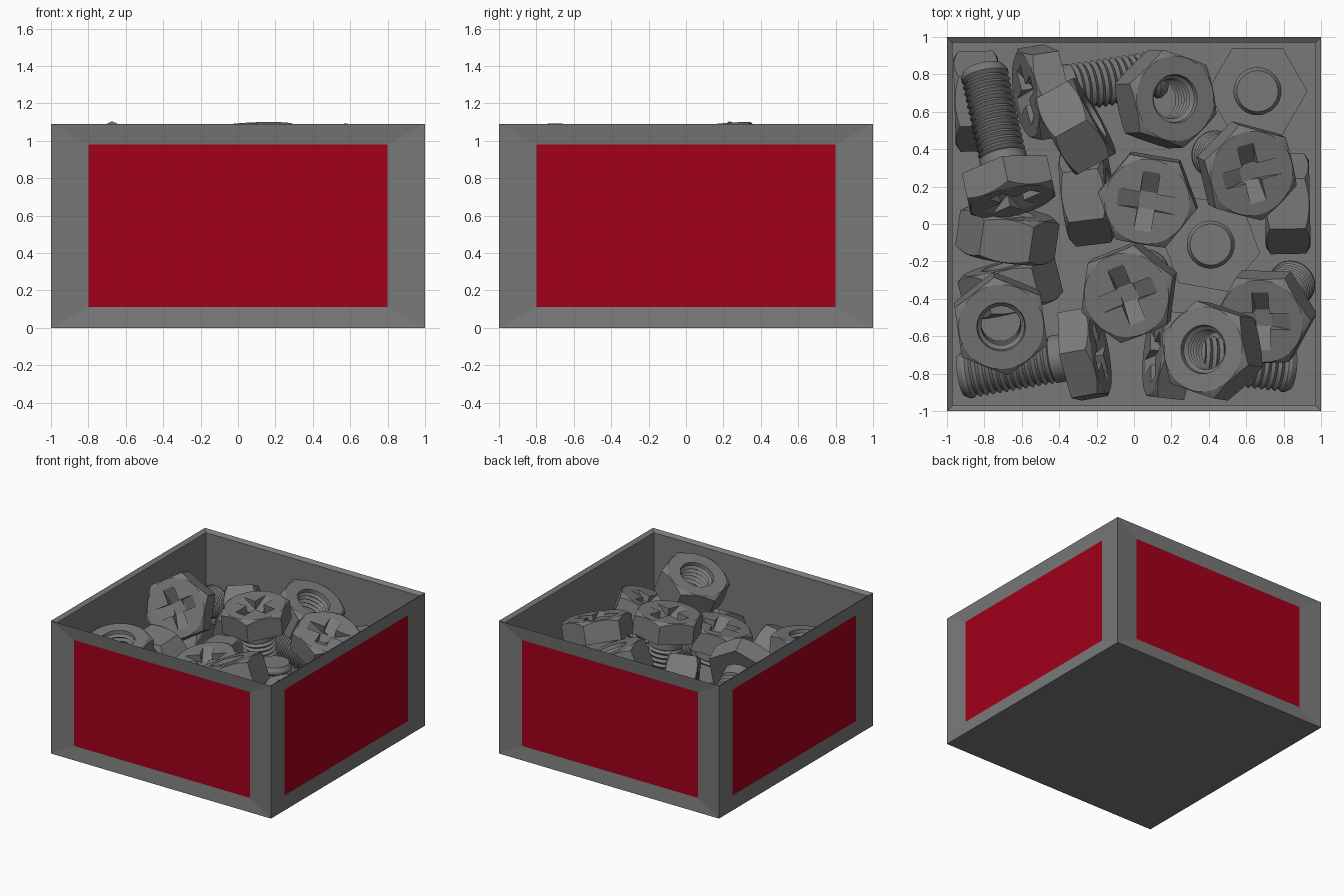
import bpy, bmesh
from math import pi, cos, sin, radians
from mathutils import Vector, Matrix

old = bpy.data.objects.get("Cube")
if old:
    bpy.data.objects.remove(old, do_unlink=True)


def material(name, colour):
    m = bpy.data.materials.new(name)
    m.use_nodes = True
    m.diffuse_color = (*colour, 1)
    m.node_tree.nodes["Principled BSDF"].inputs["Base Color"].default_value = (*colour, 1)
    return m


GREY = material("steel grey", (0.19, 0.19, 0.19))
RED = material("deep red", (0.36, 0.0, 0.01))


def add_object(name, mesh):
    ob = bpy.data.objects.new(name, mesh)
    bpy.context.collection.objects.link(ob)
    return ob


def finish(bm, name, mats):
    bm.normal_update()
    mesh = bpy.data.meshes.new(name)
    bm.to_mesh(mesh)
    bm.free()
    for m in mats:
        mesh.materials.append(m)
    return mesh


# Open box: mitred frames with sunken red panels, sloped rim, thin walls
HEIGHT, FLOOR = 1.09, 0.02
bm = bmesh.new()


def rect(half, y, low, high, turn):
    return [bm.verts.new(turn @ Vector(p)) for p in
            ((-half, y, low), (half, y, low), (half, y, high), (-half, y, high))]


for k in range(4):
    turn = Matrix.Rotation(k * pi / 2, 3, 'Z')
    outer = rect(1, -1, 0, HEIGHT, turn)
    panel = rect(0.8, -0.985, 0.11, 0.98, turn)
    for i in range(4):
        j = (i + 1) % 4
        bm.faces.new((outer[i], outer[j], panel[j], panel[i]))
    bm.faces.new(panel).material_index = 1


def square(half, z):
    return [bm.verts.new((x * half, y * half, z))
            for x, y in ((-1, -1), (1, -1), (1, 1), (-1, 1))]


rings = [square(1, HEIGHT), square(0.97, HEIGHT - 0.02), square(0.97, FLOOR)]
for a, b in zip(rings, rings[1:]):
    for i in range(4):
        j = (i + 1) % 4
        bm.faces.new((a[i], a[j], b[j], b[i]))
bm.faces.new(rings[-1])
bm.faces.new(square(1, 0))
bmesh.ops.remove_doubles(bm, verts=bm.verts, dist=0.0005)
bmesh.ops.recalc_face_normals(bm, faces=bm.faces)
add_object("box", finish(bm, "box", [GREY, RED]))

# Shared hardware sizes
SIDES = 36
FLAT = 0.232            # half the distance across the hexagon's flats
HEAD, LENGTH, NUT = 0.17, 0.77, 0.24
SHAFT, ROOT = 0.128, 0.11


def circle(r, z):
    return [Vector((r * cos(t), r * sin(t), z))
            for t in (2 * pi * i / SIDES for i in range(SIDES))]


def hexagon(z, slope=0):
    # slope lowers the corners to make the chamfer
    ring = []
    for i in range(SIDES):
        t = 2 * pi * i / SIDES
        r = FLAT / cos((t % (pi / 3)) - pi / 6)
        ring.append(Vector((r * cos(t), r * sin(t), z - slope * (r - FLAT))))
    return ring


def thread(start, end, turns, low, high):
    pitch = (end - start) / turns
    rows = []
    for i in range(turns):
        rows += [circle(low, start + i * pitch), circle(high, start + (i + 0.5) * pitch)]
    return rows


def loft(rows, closed):
    b = bmesh.new()
    vs = [[b.verts.new(p) for p in row] for row in rows]
    pairs = list(zip(vs, vs[1:])) + ([(vs[-1], vs[0])] if closed else [])
    for a, c in pairs:
        for i in range(SIDES):
            j = (i + 1) % SIDES
            b.faces.new((a[i], a[j], c[j], c[i]))
    if not closed:
        b.faces.new(vs[0])
        b.faces.new(vs[-1])
    bmesh.ops.recalc_face_normals(b, faces=b.faces)
    return b


# Bolt: chamfered hex head at the origin, threaded shaft down -z
rows = [circle(FLAT - 0.004, 0), hexagon(-0.004, 0.6), hexagon(-HEAD),
        circle(SHAFT, -HEAD), circle(SHAFT, -HEAD - 0.09)]
rows += thread(-HEAD - 0.1, -LENGTH + 0.03, 13, ROOT, SHAFT)
rows += [circle(SHAFT, -LENGTH + 0.03), circle(0.11, -LENGTH)]
blank = add_object("bolt_blank", finish(loft(rows, False), "bolt_blank", [GREY]))

# Cross recess cut into the head, its arms ramping down to a square centre
ARM, WIDTH, DEPTH = 0.16, 0.09, 0.07
cutters = []
for angle in (0, pi / 2):
    b = bmesh.new()
    bmesh.ops.create_cube(b, size=2)
    for v in b.verts:
        reach = WIDTH / 2 if v.co.z < 0 else 2 * ARM - WIDTH / 2
        v.co = (v.co.x * reach, v.co.y * WIDTH / 2, v.co.z * DEPTH)
    bmesh.ops.rotate(b, verts=b.verts, matrix=Matrix.Rotation(angle, 3, 'Z'))
    cutter = add_object("slot_cutter", finish(b, "slot_cutter", [GREY]))
    cutter.hide_render = True
    cutters.append(cutter)
    mod = blank.modifiers.new("slot", 'BOOLEAN')
    mod.operation, mod.solver, mod.object = 'DIFFERENCE', 'EXACT', cutter
bpy.context.view_layer.update()
graph = bpy.context.evaluated_depsgraph_get()
bolt_mesh = bpy.data.meshes.new_from_object(blank.evaluated_get(graph))
bolt_mesh.name = "bolt"
for ob in cutters + [blank]:
    bpy.data.objects.remove(ob, do_unlink=True)

# Nut: chamfered on both faces, threaded hole
rows = [circle(0.13, 0), circle(FLAT - 0.004, 0), hexagon(-0.004, 0.6),
        hexagon(-NUT + 0.004, -0.6), circle(FLAT - 0.004, -NUT), circle(0.13, -NUT)]
rows += thread(-NUT + 0.02, -0.01, 6, 0.106, 0.126)
nut_mesh = finish(loft(rows, True), "nut", [GREY])


def place(name, mesh, where, axis, roll=0):
    ob = add_object(name, mesh)
    turn = Vector(axis).to_track_quat('Z', 'Y').to_matrix().to_4x4()
    ob.matrix_world = (Matrix.Translation(where) @ turn
                       @ Matrix.Rotation(radians(roll), 4, 'Z'))
    return ob


# Bolts: centre of head face, outward direction of head, roll
bolts = [
    ((-0.65, 0.12, 0.86), (0.2, -0.91, 0.33), 30),
    ((-0.58, 0.69, 0.6), (-0.95, -0.15, 0.28), 20),
    ((0.63, 0.27, 0.95), (0.27, -0.14, 0.95), 42),
    ((0.07, 0.12, 1.075), (-0.05, -0.1, 0.99), 17),
    ((-0.04, -0.38, 0.81), (-0.14, -0.16, 0.97), 63),
    ((0.68, -0.52, 0.77), (-0.22, -0.27, 0.93), 40),
    ((-0.18, -0.68, 0.5), (0.96, 0.17, 0.2), 25),
    ((0.1, -0.69, 0.5), (-0.97, 0.11, 0.22), 30),
    ((0.66, 0.71, FLOOR), (0, 0, -1), 0),
    ((0.41, -0.11, FLOOR), (0, 0, -1), 10),
]
# Nuts: centre of one face, direction of that face, roll
nuts = [
    ((0.22, 0.67, 0.94), (0.42, 0.02, 0.9), 10),
    ((-0.71, -0.55, 0.84), (0.02, -0.14, 0.98), 30),
    ((0.37, -0.67, 1.0), (-0.4, 0.06, 0.91), 20),
    ((-0.21, 0.58, 0.73), (0.87, 0.48, 0.1), 30),
    ((-0.66, 0.06, 0.5), (0.14, 0.98, 0.15), 0),
    ((-0.69, -0.22, 0.35), (-0.24, 0.96, 0.1), 0),
    ((-0.13, 0.17, 0.45), (0.98, 0.12, 0.1), 0),
    ((0.94, 0.11, 0.36), (1, 0.02, 0), 0),
    ((-0.72, 0.66, 0.26), (1, 0.03, 0), 0),
]
made = [place(f"bolt_{i + 1}", bolt_mesh, *b) for i, b in enumerate(bolts)]
made += [place(f"nut_{i + 1}", nut_mesh, *n) for i, n in enumerate(nuts)]

# Smooth the round parts, keep edges sharp
bpy.ops.object.select_all(action='DESELECT')
for ob in (made[0], made[-1]):
    ob.select_set(True)
    bpy.context.view_layer.objects.active = ob
bpy.ops.object.shade_smooth_by_angle(angle=radians(25))
